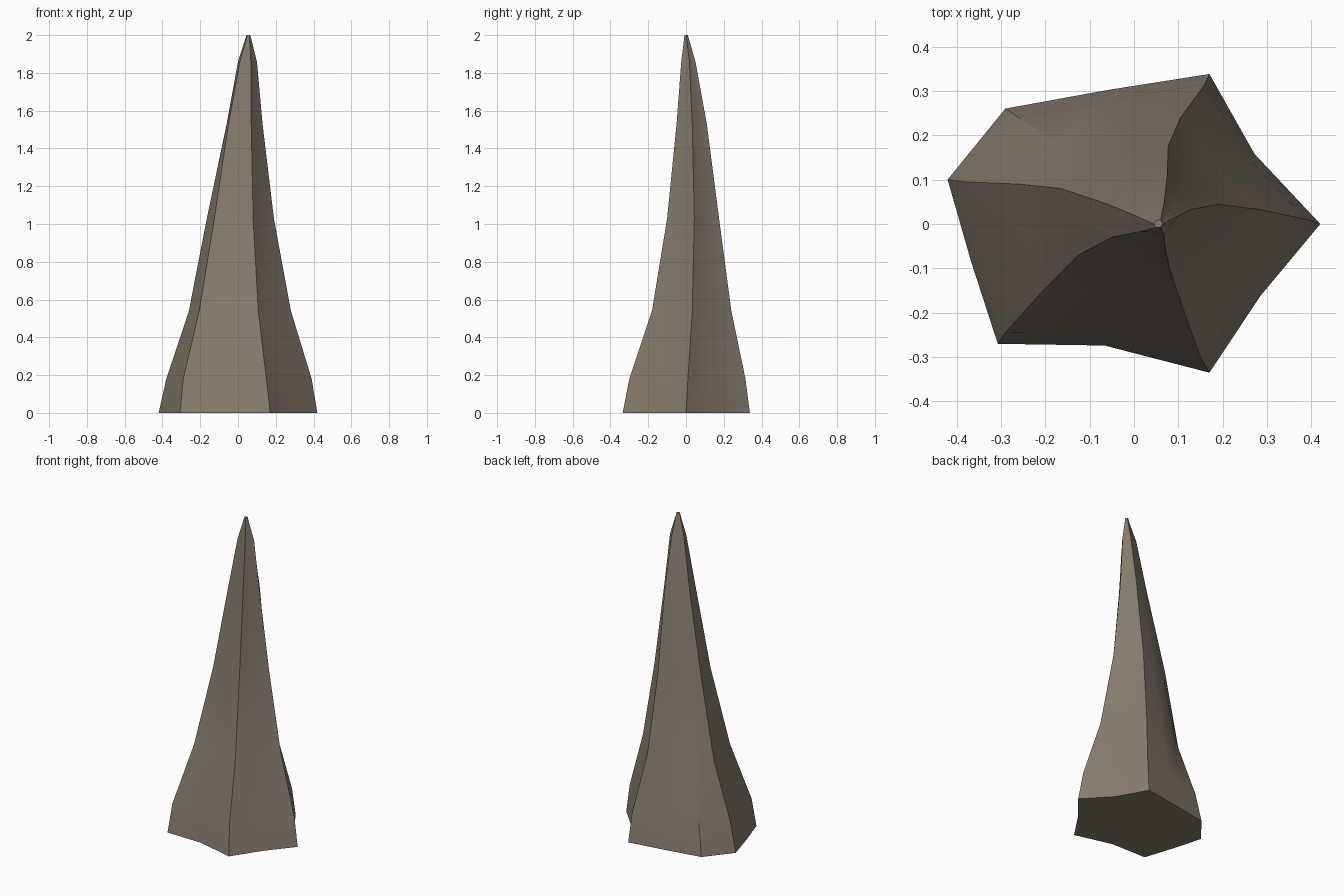
import bpy, bmesh, math
from mathutils import Vector

if "Cube" in bpy.data.objects:
    bpy.data.objects.remove(bpy.data.objects["Cube"])

LEVELS = [0, 0.18, 0.54, 1.03, 1.53, 1.86, 2.0]

# Six twisting ridges: (x, y) at every level
RIDGES = [
    [(.42, 0), (.39, .01), (.28, .033), (.19, .044), (.13, .033), (.10, .018), (.065, 0)],
    [(.17, .338), (.16, .315), (.105, .24), (.077, .175), (.075, .11), (.068, .05), (.06, .01)],
    [(-.29, .26), (-.26, .24), (-.16, .175), (-.09, .12), (-.01, .07), (.03, .03), (.05, .008)],
    [(-.42, .10), (-.38, .095), (-.26, .09), (-.165, .08), (-.06, .045), (0, .02), (.045, 0)],
    [(-.307, -.27), (-.29, -.245), (-.205, -.15), (-.125, -.07), (-.05, -.03), (.01, -.018), (.05, -.008)],
    [(.17, -.335), (.15, -.30), (.107, -.18), (.08, -.10), (.07, -.05), (.068, -.025), (.06, -.008)],
]
# How far the middle of each side is pulled in or out
MID_PULL = [.93, 1.01, 1.0, 1.01, .91, .97]

# Spire: rings of ridge points and side midpoints, joined level by level
bm = bmesh.new()
rings = []
for k, z in enumerate(LEVELS):
    corners = [Vector((*r[k], z)) for r in RIDGES]
    centre = sum(corners, Vector()) / 6
    ring = []
    for i, c in enumerate(corners):
        mid = (c + corners[(i + 1) % 6]) / 2
        ring += [bm.verts.new(c), bm.verts.new(centre + (mid - centre) * MID_PULL[i])]
    rings.append(ring)
for a, b in zip(rings, rings[1:]):
    for i in range(12):
        j = (i + 1) % 12
        bm.faces.new((a[i], a[j], b[j], b[i]))
bm.faces.new(rings[0][::-1])
bm.faces.new(rings[-1])
bmesh.ops.recalc_face_normals(bm, faces=bm.faces)

mesh = bpy.data.meshes.new("rock_spire")
bm.to_mesh(mesh)
bm.free()
spire = bpy.data.objects.new("rock_spire", mesh)
bpy.context.collection.objects.link(spire)

# Stone colour
stone = bpy.data.materials.new("stone")
stone.diffuse_color = (0.24, 0.20, 0.15, 1)
stone.use_nodes = True
stone.node_tree.nodes["Principled BSDF"].inputs["Base Color"].default_value = stone.diffuse_color
mesh.materials.append(stone)

# Soft faces, crisp ridges
bpy.context.view_layer.objects.active = spire
spire.select_set(True)
bpy.ops.object.shade_smooth_by_angle(angle=math.radians(30))
